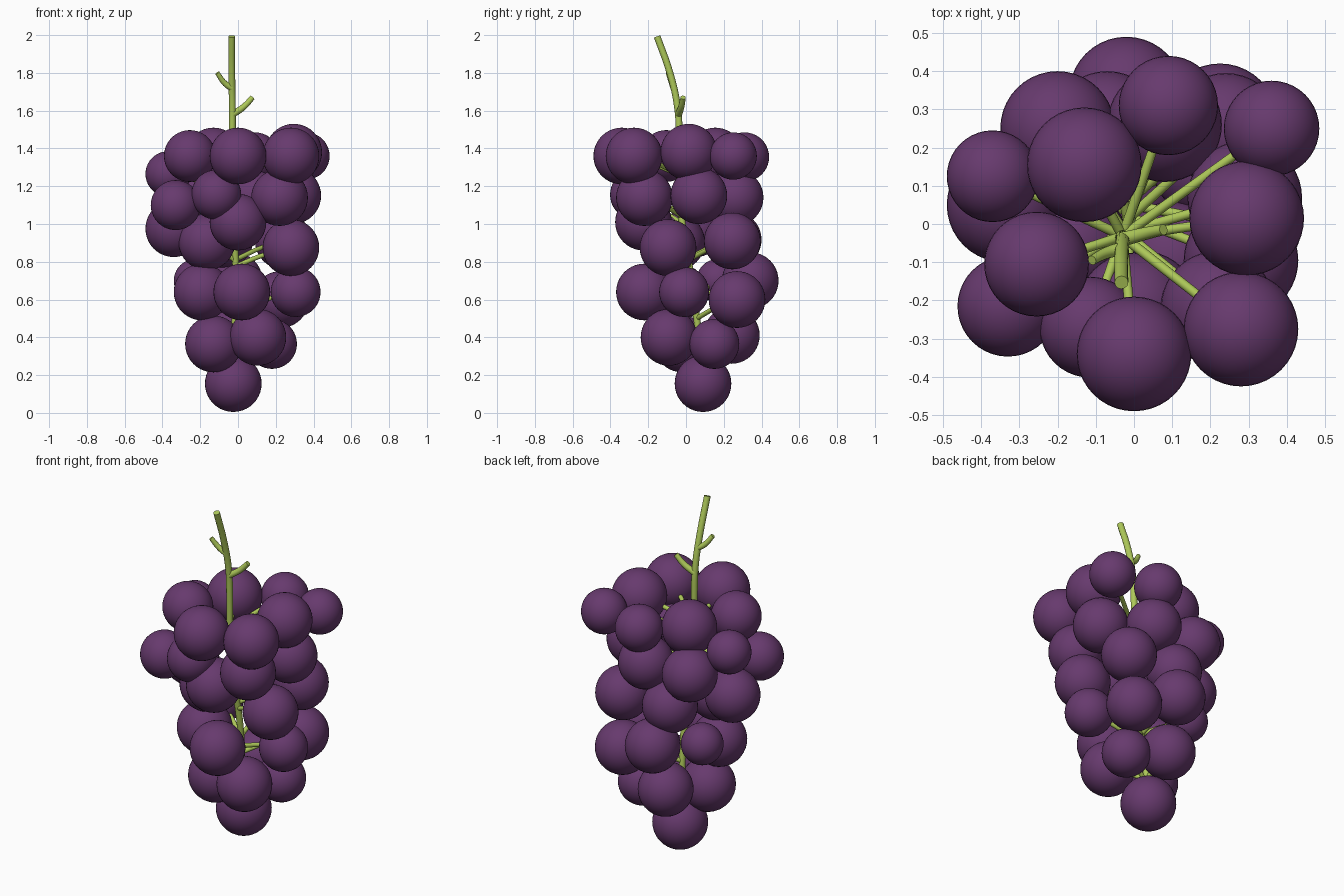
import bpy
from mathutils import Vector

if "Cube" in bpy.data.objects:
    bpy.data.objects.remove(bpy.data.objects["Cube"])


def material(name, col):
    m = bpy.data.materials.new(name)
    m.diffuse_color = (*col, 1)
    m.use_nodes = True
    m.node_tree.nodes["Principled BSDF"].inputs["Base Color"].default_value = m.diffuse_color
    return m


purple = material("grape purple", (0.135, 0.042, 0.155))
green = material("stem green", (0.42, 0.58, 0.10))

# grapes: x, y, z, radius, listed layer by layer from the top
grapes = [
    (-.13, .155, 1.36, .15), (.09, .31, 1.355, .13), (.36, .25, 1.36, .125),
    (.295, .015, 1.38, .15), (.28, -.275, 1.36, .15), (0, -.34, 1.36, .15),
    (-.255, -.105, 1.36, .137), (-.37, .125, 1.265, .12),
    (-.33, -.215, 1.10, .132), (-.115, -.27, 1.155, .132), (.22, -.22, 1.14, .15),
    (.29, .068, 1.15, .15), (.08, .26, 1.14, .15), (-.2, .25, 1.135, .15),
    (-.34, .05, .975, .15), (0, -.225, 1.01, .15), (-.165, -.05, .905, .15),
    (.28, -.095, .875, .15), (.24, .245, .91, .15), (-.07, .25, .917, .15),
    (-.02, .34, .70, .15), (-.225, .17, .70, .115), (-.19, -.04, .64, .15),
    (.02, -.22, .64, .15), (.305, -.01, .64, .132), (.225, .27, .60, .15),
    (-.13, -.02, .365, .15), (.105, -.09, .40, .15), (.18, .15, .365, .132),
    (-.035, .24, .41, .15), (-.025, .09, .155, .15),
]
for i, (x, y, z, r) in enumerate(grapes):
    bpy.ops.mesh.primitive_uv_sphere_add(segments=40, ring_count=20, radius=r, location=(x, y, z))
    ob = bpy.context.object
    ob.name = f"grape_{i + 1}"
    ob.data.materials.append(purple)
    bpy.ops.object.shade_smooth()


def tube(name, pts, radius, taper=1.0):
    """Round capped tube through the points."""
    cu = bpy.data.curves.new(name, 'CURVE')
    cu.dimensions = '3D'
    cu.bevel_depth = radius
    cu.bevel_resolution = 4
    cu.use_fill_caps = True
    cu.resolution_u = 6
    sp = cu.splines.new('BEZIER')
    sp.bezier_points.add(len(pts) - 1)
    for k, (p, co) in enumerate(zip(sp.bezier_points, pts)):
        p.co = co
        p.handle_left_type = p.handle_right_type = 'AUTO'
        p.radius = 1 + (taper - 1) * k / (len(pts) - 1)
    ob = bpy.data.objects.new(name, cu)
    bpy.context.collection.objects.link(ob)
    cu.materials.append(green)


# main stem, from the cut end down through the bunch
path = [(-.033, -.153, 1.993), (-.033, -.085, 1.80), (-.03, -.045, 1.62), (-.03, -.035, 1.45),
        (-.03, -.03, 1.1), (-.01, .03, .7), (-.02, .07, .4), (-.025, .09, .25)]
tube("main_stem", path, .018)

# side twigs above the fruit
tube("left_twig", [(-.033, -.065, 1.72), (-.07, -.075, 1.745), (-.11, -.095, 1.80)], .018, .7)
tube("right_twig", [(-.03, -.04, 1.58), (.03, -.025, 1.62), (.077, -.015, 1.67)], .019, .75)


def on_stem(z):
    """Point on the stem at a given height."""
    for a, b in zip(path, path[1:]):
        if b[2] <= z <= a[2]:
            return Vector(a).lerp(Vector(b), (a[2] - z) / (a[2] - b[2]))
    return Vector(path[-1])


# one short stalk from the stem to each grape
for i, g in enumerate(grapes[:-1]):
    start, end = on_stem(g[2] - .10), Vector(g[:3])
    mid = start.lerp(end, .5) + Vector((0, 0, .01))
    tube(f"stalk_{i + 1}", [start, mid, end], .013, .9)
